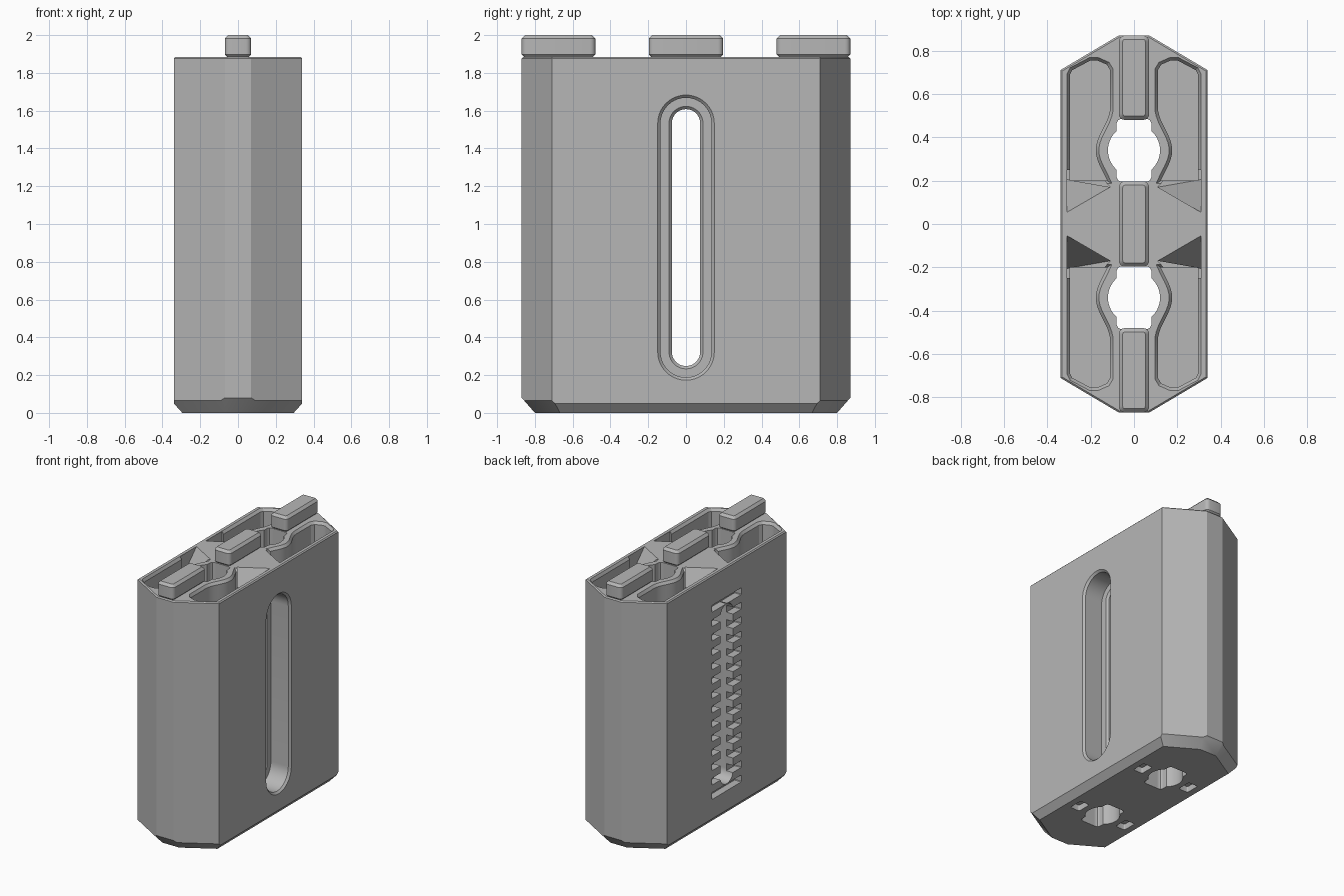
import bpy, bmesh
from math import sin, cos, pi
from mathutils import Vector

if "Cube" in bpy.data.objects:
    bpy.data.objects.remove(bpy.data.objects["Cube"])

grey = bpy.data.materials.new("light grey plastic")
grey.use_nodes = True
grey.diffuse_color = (0.47, 0.47, 0.47, 1)
grey.node_tree.nodes["Principled BSDF"].inputs["Base Color"].default_value = grey.diffuse_color

TOP = 1.885


def rounded(hx, hy, r, cx=0, cy=0, steps=8):
    """Rounded rectangle outline, counter-clockwise."""
    pts = []
    for k, (sx, sy) in enumerate([(1, 1), (-1, 1), (-1, -1), (1, -1)]):
        for i in range(steps + 1):
            a = (k + i / steps) * pi / 2
            p = (cx + sx * (hx - r) + r * cos(a), cy + sy * (hy - r) + r * sin(a))
            if not pts or (Vector(p) - Vector(pts[-1])).length > 1e-5:
                pts.append(p)
    return pts


def offset(poly, d):
    """Move a counter-clockwise outline outward by d."""
    out = []
    for i, p in enumerate(poly):
        a, b, c = Vector(poly[i - 1]), Vector(p), Vector(poly[(i + 1) % len(poly)])
        n1, n2 = [Vector((e.y, -e.x)).normalized() for e in (b - a, c - b)]
        out.append(tuple(b + (n1 + n2) * d / (1 + n1.dot(n2))))
    return out


def loft_mesh(layers, along_x=False):
    """Bridge outlines of equal length stacked on z, or on x."""
    bm = bmesh.new()
    rings = [[bm.verts.new((h, u, v) if along_x else (u, v, h)) for u, v in poly]
             for poly, h in layers]
    for r, s in zip(rings, rings[1:]):
        for i in range(len(r)):
            bm.faces.new((r[i - 1], r[i], s[i], s[i - 1]))
    bm.faces.new(rings[0])
    bm.faces.new(rings[-1])
    bmesh.ops.recalc_face_normals(bm, faces=bm.faces)
    return bm


def add_object(name, bm):
    mesh = bpy.data.meshes.new(name)
    bm.to_mesh(mesh)
    bm.free()
    mesh.materials.append(grey)
    obj = bpy.data.objects.new(name, mesh)
    bpy.context.collection.objects.link(obj)
    return obj


def activate(obj):
    bpy.ops.object.select_all(action='DESELECT')
    obj.select_set(True)
    bpy.context.view_layer.objects.active = obj


def cut(obj, layers, along_x=False):
    cutter = add_object("cutter", loft_mesh(layers, along_x))
    cutter.hide_render = True
    mod = obj.modifiers.new("cut", 'BOOLEAN')
    mod.operation, mod.solver, mod.object = 'DIFFERENCE', 'EXACT', cutter
    activate(obj)
    bpy.ops.object.modifier_apply(modifier=mod.name)
    bpy.data.objects.remove(cutter)


# Body: eight-sided block with a fine top bevel
outline = [(.34, -.71), (.34, .71), (.07, .87), (-.07, .87),
           (-.34, .71), (-.34, -.71), (-.07, -.87), (.07, -.87)]
bm = loft_mesh([(outline, 0), (outline, TOP - .008), (offset(outline, -.008), TOP)])

# Chamfer round the foot: normal, distance, height and inset of each plane
planes = [(1, 0, .34, .05, .045), (0, 1, .87, .08, .07), (.51, .86, .784, .065, .06)]
for nx, ny, dist, h, inset in planes:
    for sx, sy in {(a * (nx > 0) or 1, b * (ny > 0) or 1) for a in (1, -1) for b in (1, -1)}:
        n = Vector((nx * sx, ny * sy, 0))
        res = bmesh.ops.bisect_plane(
            bm, geom=bm.verts[:] + bm.edges[:] + bm.faces[:], dist=1e-5,
            plane_co=n * dist + Vector((0, 0, h)),
            plane_no=n * h - Vector((0, 0, inset)), clear_outer=True)
        bmesh.ops.holes_fill(bm, edges=[e for e in bm.edges if e.is_boundary])
bmesh.ops.recalc_face_normals(bm, faces=bm.faces)
body = add_object("body", bm)

# Four deep pockets whose inner wall swells round the holes
inner = [(.11 + .033 * (1 + cos(pi * (y - .34) / .2)), y)
         for y in [.54 - .02 * i for i in range(18)]]
pocket = [(.295, .2), (.295, .69), (.285, .71), (.2, .755), (.17, .755),
          (.125, .735), (.11, .71)] + inner
rim = offset(pocket, .014)
wedge_top = [(.308, .055), (.308, .25), (.18, .25), (.11, .17)]
wedge_low = [(.308, .205)] + wedge_top[1:]
for sx in (1, -1):
    for sy in (1, -1):
        def flip(poly):
            return [(x * sx, y * sy) for x, y in poly]
        cut(body, [(flip(pocket), .12), (flip(pocket), TOP - .02),
                   (flip(rim), TOP), (flip(rim), TOP + .05)])
        # Sloped end of the pocket
        cut(body, [(flip(wedge_low), TOP - .15), (flip(wedge_top), TOP),
                   (flip(wedge_top), TOP + .05)])
        # Shallow socket under the foot
        socket = rounded(.04, .055, .012, .205 * sx, .34 * sy, 3)
        cut(body, [(socket, -.05), (socket, .045)])

# Two through holes: a circle joined with a box
for sy in (1, -1):
    hole = []
    for i in range(72):
        a = (i + .5) * pi / 36
        box = min(.08 / abs(cos(a)), .145 / abs(sin(a)), .157)
        r = max(.12, box)
        hole.append((r * cos(a), .34 * sy + r * sin(a)))
    cut(body, [(hole, -.1), (hole, TOP + .1)])

# Stepped long slot through the sides
def slot(half):
    return rounded(half, half + .605, half, 0, .928, 10)


cut(body, [(slot(.075), -.4), (slot(.075), .165), (slot(.09), .18), (slot(.135), .18),
           (slot(.135), .325), (slot(.15), .34), (slot(.15), .4)], True)

# Ladder of notches beside the slot on the right side
for i in range(14):
    notch = rounded(.175, .026, .004, 0, .222 + i * .1086, 1)
    cut(body, [(notch, -.4), (notch, -.285)], True)

activate(body)
bpy.ops.object.shade_smooth_by_angle(angle=pi / 7)

# Three tabs along the top
for name, y, half in [("front_tab", -.675, .195), ("middle_tab", 0, .197), ("back_tab", .675, .195)]:
    def ring(d):
        return rounded(.07 - d, half - d, .028 - d, 0, y, 4)
    tab = add_object(name, loft_mesh([(ring(.012), TOP - .01), (ring(.012), TOP),
                                      (ring(0), TOP + .012), (ring(0), 1.982), (ring(.018), 2)]))
    activate(tab)
    bpy.ops.object.shade_smooth_by_angle(angle=pi / 7)
